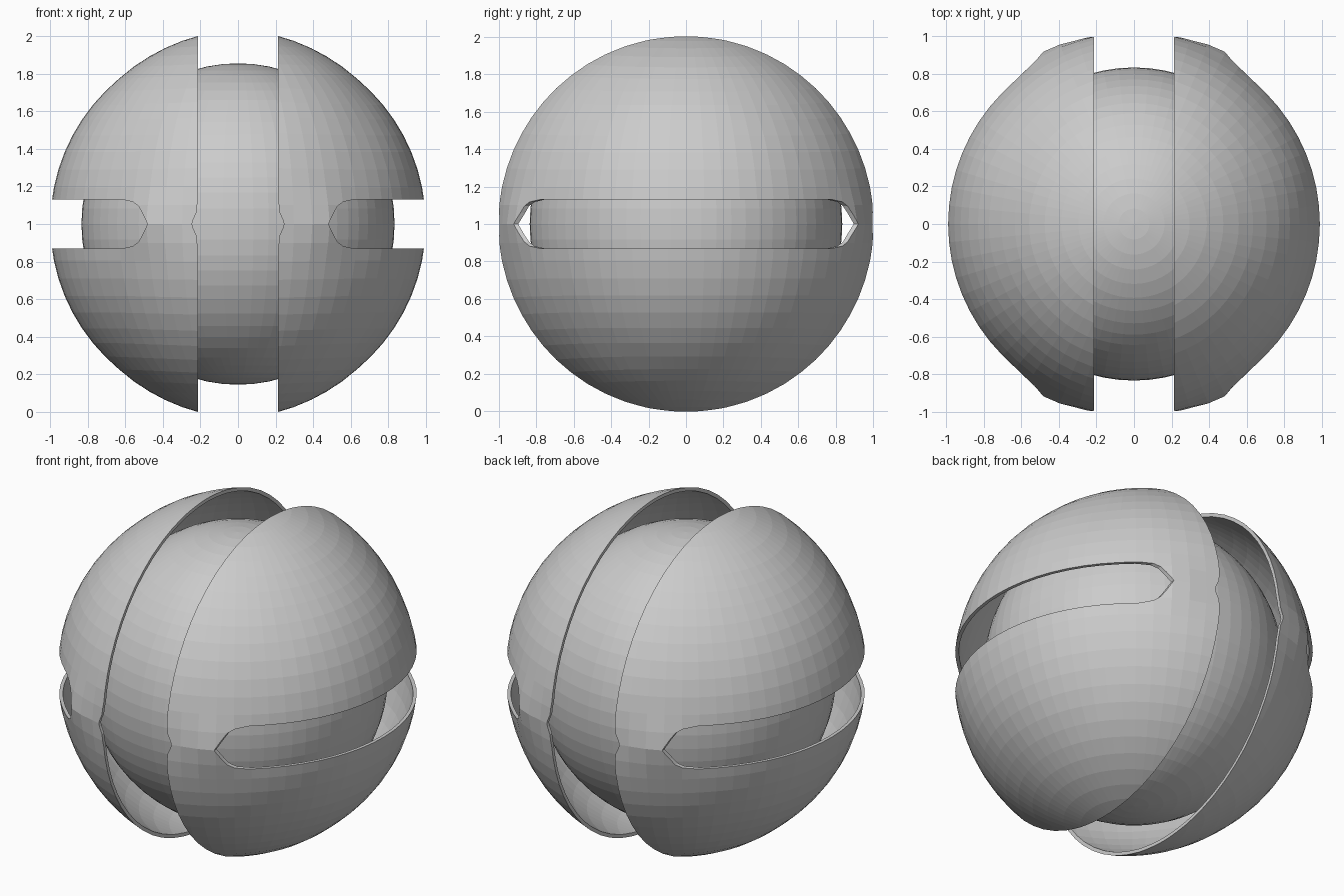
import bpy, bmesh
from math import exp

if "Cube" in bpy.data.objects:
    bpy.data.objects.remove(bpy.data.objects["Cube"])


def ball(name, shape):
    """Fine faceted ball whose unit vertices are passed through a shaping function."""
    bm = bmesh.new()
    bmesh.ops.create_uvsphere(bm, u_segments=64, v_segments=32, radius=1)
    for v in bm.verts:
        v.co = shape(v.co)
        v.co.z += 1
    return finish(bm, name)


def finish(bm, name):
    bmesh.ops.recalc_face_normals(bm, faces=bm.faces)
    me = bpy.data.meshes.new(name)
    bm.to_mesh(me)
    bm.free()
    ob = bpy.data.objects.new(name, me)
    bpy.context.collection.objects.link(ob)
    return ob


def prism(name, half_profile):
    """Profile (x, height above the equator), mirrored in z, extruded along y."""
    pts = half_profile + [(x, -z) for x, z in reversed(half_profile) if z > 0]
    bm = bmesh.new()
    face = bm.faces.new([bm.verts.new((x, -2, 1 + z)) for x, z in pts])
    ext = bmesh.ops.extrude_face_region(bm, geom=[face])
    moved = [g for g in ext["geom"] if isinstance(g, bmesh.types.BMVert)]
    bmesh.ops.translate(bm, verts=moved, vec=(0, 4, 0))
    ob = finish(bm, name)
    ob.hide_render = True
    return ob


def core_shape(co):
    return type(co)((co.x * 0.834, co.y * 0.834, co.z * 0.856))


def shell_shape(co):
    # slight flare toward the central gap, plus a swelling at the slot tips
    x = abs(co.x)
    flare = 0.036 * max(0, 1 - x / 0.65)
    swell = 0.028 * exp(-((x - 0.46) / 0.13) ** 2) * exp(-(co.z / 0.12) ** 2)
    return co * (1.0 + flare + swell)


# inner core
core = ball("inner_core", core_shape)

# thin outer shell: right half is cut, then mirrored to the left
shell = ball("outer_shell", shell_shape)
solid = shell.modifiers.new("thickness", 'SOLIDIFY')
solid.thickness = 0.02
solid.offset = -1

# central gap with a small notch at the equator, and the side slot
gap = prism("gap_cutter", [(0.245, 0), (0.24, 0.02), (0.222, 0.06),
                           (0.213, 0.14), (0.213, 2), (-2, 2)])
slot = prism("slot_cutter", [(0.482, 0), (0.51, 0.06), (0.53, 0.095),
                             (0.56, 0.118), (0.62, 0.131), (2, 0.131)])
for cutter in (gap, slot):
    mod = shell.modifiers.new(cutter.name, 'BOOLEAN')
    mod.operation = 'DIFFERENCE'
    mod.solver = 'EXACT'
    mod.object = cutter
mirror = shell.modifiers.new("left_half", 'MIRROR')
mirror.use_axis[0] = True

# bake the modifiers and drop the cutters
graph = bpy.context.evaluated_depsgraph_get()
baked = bpy.data.meshes.new_from_object(shell.evaluated_get(graph))
shell.modifiers.clear()
shell.data = baked
for cutter in (gap, slot):
    bpy.data.objects.remove(cutter)
